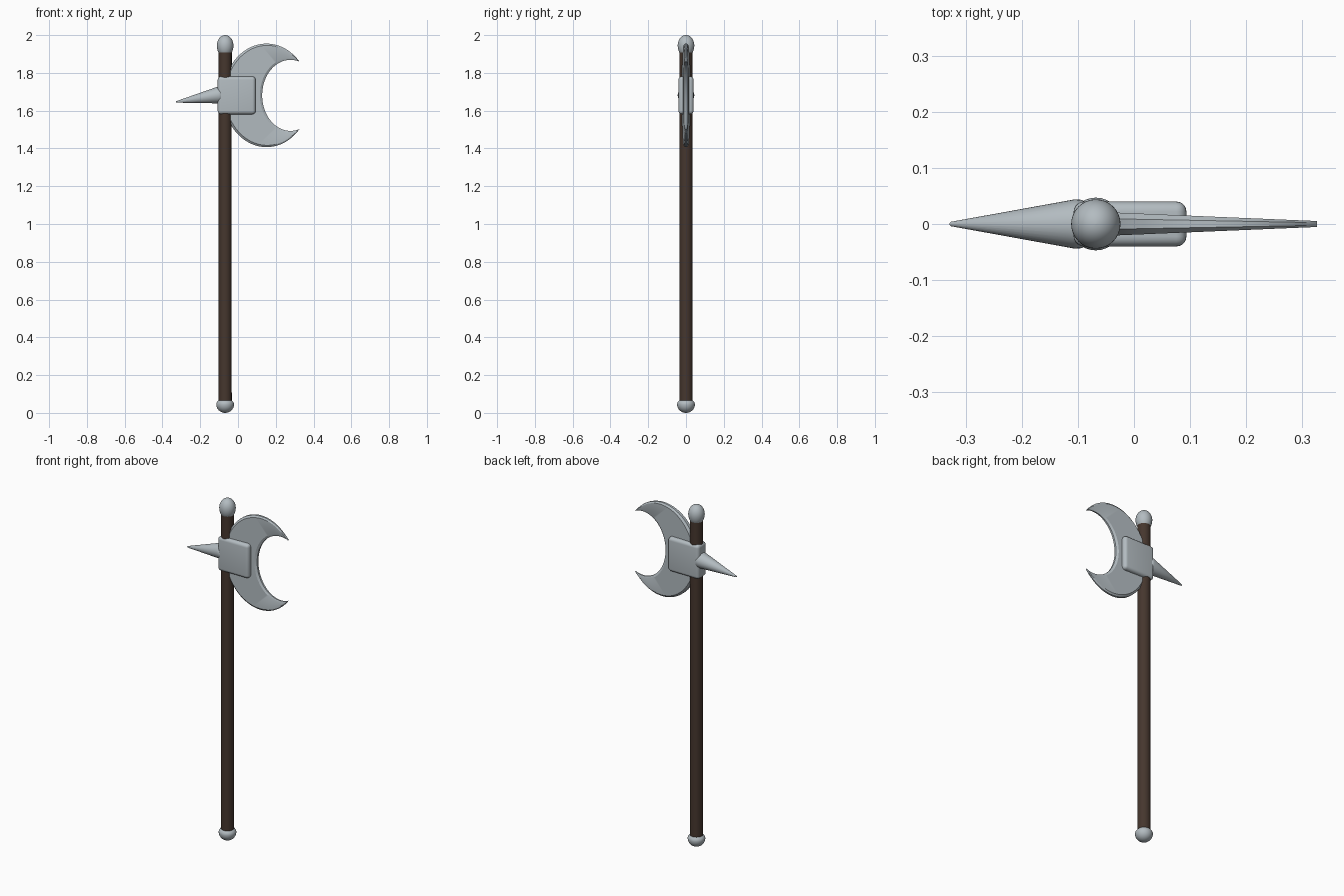
import bpy, bmesh, math
from mathutils import Vector

if "Cube" in bpy.data.objects:
    bpy.data.objects.remove(bpy.data.objects["Cube"])

SHAFT_X = -0.068
MID_Z = 1.681


def material(name, rgb):
    m = bpy.data.materials.new(name)
    m.diffuse_color = (*rgb, 1)
    m.use_nodes = True
    m.node_tree.nodes["Principled BSDF"].inputs["Base Color"].default_value = m.diffuse_color
    return m


steel = material("steel", (0.45, 0.50, 0.53))
wood = material("dark_wood", (0.060, 0.037, 0.027))


def finish(name, bm, mat, angle=40):
    bmesh.ops.recalc_face_normals(bm, faces=bm.faces)
    mesh = bpy.data.meshes.new(name)
    bm.to_mesh(mesh)
    bm.free()
    ob = bpy.data.objects.new(name, mesh)
    bpy.context.collection.objects.link(ob)
    mesh.materials.append(mat)
    bpy.ops.object.select_all(action='DESELECT')
    ob.select_set(True)
    bpy.context.view_layer.objects.active = ob
    bpy.ops.object.shade_smooth_by_angle(angle=math.radians(angle))
    return ob


def lathe(name, profile, origin, axis, mat, sides=32):
    """Revolve (radius, height) points around an axis through origin."""
    bm = bmesh.new()
    turn = Vector((0, 0, 1)).rotation_difference(Vector(axis))
    rings = []
    for r, h in profile:
        rings.append([bm.verts.new(Vector(origin) + turn @ Vector(
            (r * math.cos(a), r * math.sin(a), h)))
            for a in (2 * math.pi * i / sides for i in range(sides))])
    for a, b in zip(rings, rings[1:]):
        for i in range(sides):
            j = (i + 1) % sides
            bm.faces.new((a[i], a[j], b[j], b[i]))
    bm.faces.new(rings[0])
    bm.faces.new(rings[-1])
    bmesh.ops.remove_doubles(bm, verts=bm.verts, dist=1e-5)
    return finish(name, bm, mat)


def egg(radius, z, below, above, steps=20):
    """Profile of an ellipsoid with different lower and upper heights."""
    pts = []
    for i in range(steps + 1):
        t = -math.pi / 2 + math.pi * i / steps
        pts.append((max(radius * math.cos(t), 0.0004),
                    z + (below if t < 0 else above) * math.sin(t)))
    return pts


# Shaft and its end caps
base = (SHAFT_X, 0, 0)
lathe("shaft", [(0.035, 0.04), (0.034, 0.8), (0.035, 1.93)], base, (0, 0, 1), wood)
lathe("bottom_cap", egg(0.047, 0.045, 0.045, 0.032), base, (0, 0, 1), steel)
lathe("top_cap", egg(0.044, 1.945, 0.062, 0.055), base, (0, 0, 1), steel)

# Rear spike, drooping slightly toward its tip
tip, root = Vector((-0.329, 0, 1.646)), Vector((-0.105, 0, 1.682))
reach = (root - tip).length
lathe("rear_spike", [(0.001, 0), (0.004, 0.003), (0.044, reach), (0.043, reach + 0.012),
                     (0.034, reach + 0.025), (0.001, reach + 0.035)],
      tip, root - tip, steel)

# Rounded socket block around the shaft
bm = bmesh.new()
bmesh.ops.create_cube(bm, size=1)
for v in bm.verts:
    v.co = Vector((-0.007 + v.co.x * 0.201, v.co.y * 0.08, MID_Z + v.co.z * 0.2))
bmesh.ops.bevel(bm, geom=list(bm.edges), offset=0.018, segments=5,
                profile=0.5, affect='EDGES')
finish("socket", bm, steel, 60)


# Crescent blade: ribbon between two elliptical arcs that meet at the horns
def arc(cx, rx, rz, tip_x, n=72):
    end = math.acos((tip_x - cx) / rx)
    return [(cx + rx * math.cos(a), MID_Z + rz * math.sin(a))
            for a in (end + (2 * math.pi - 2 * end) * i / n for i in range(n + 1))]


def half_thickness(x):
    return 0.019 - 0.042 * max(x, -0.08) if x < 0.33 else 0.005


outer = arc(0.151, 0.23, 0.274, 0.326)
inner = arc(0.278, 0.15, 0.188, 0.326)
bm = bmesh.new()
sections = []
for o, i in zip(outer, inner):
    o, i = Vector(o), Vector(i)
    width = (o - i).length
    lip = min(0.012, width * 0.3) / max(width, 1e-4)
    ring = []
    # rim, thick body and rim again, then back along the other side
    for f, side, thin in ((0, -1, 0.45), (lip, -1, 1), (1 - lip, -1, 1), (1, -1, 0.45),
                          (1, 1, 0.45), (1 - lip, 1, 1), (lip, 1, 1), (0, 1, 0.45)):
        p = o.lerp(i, f)
        ring.append(bm.verts.new((p.x, side * thin * half_thickness(p.x), p.y)))
    sections.append(ring)
for a, b in zip(sections, sections[1:]):
    for k in range(8):
        m = (k + 1) % 8
        bm.faces.new((a[k], a[m], b[m], b[k]))
bm.faces.new(sections[0])
bm.faces.new(sections[-1])
finish("crescent_blade", bm, steel, 25)
